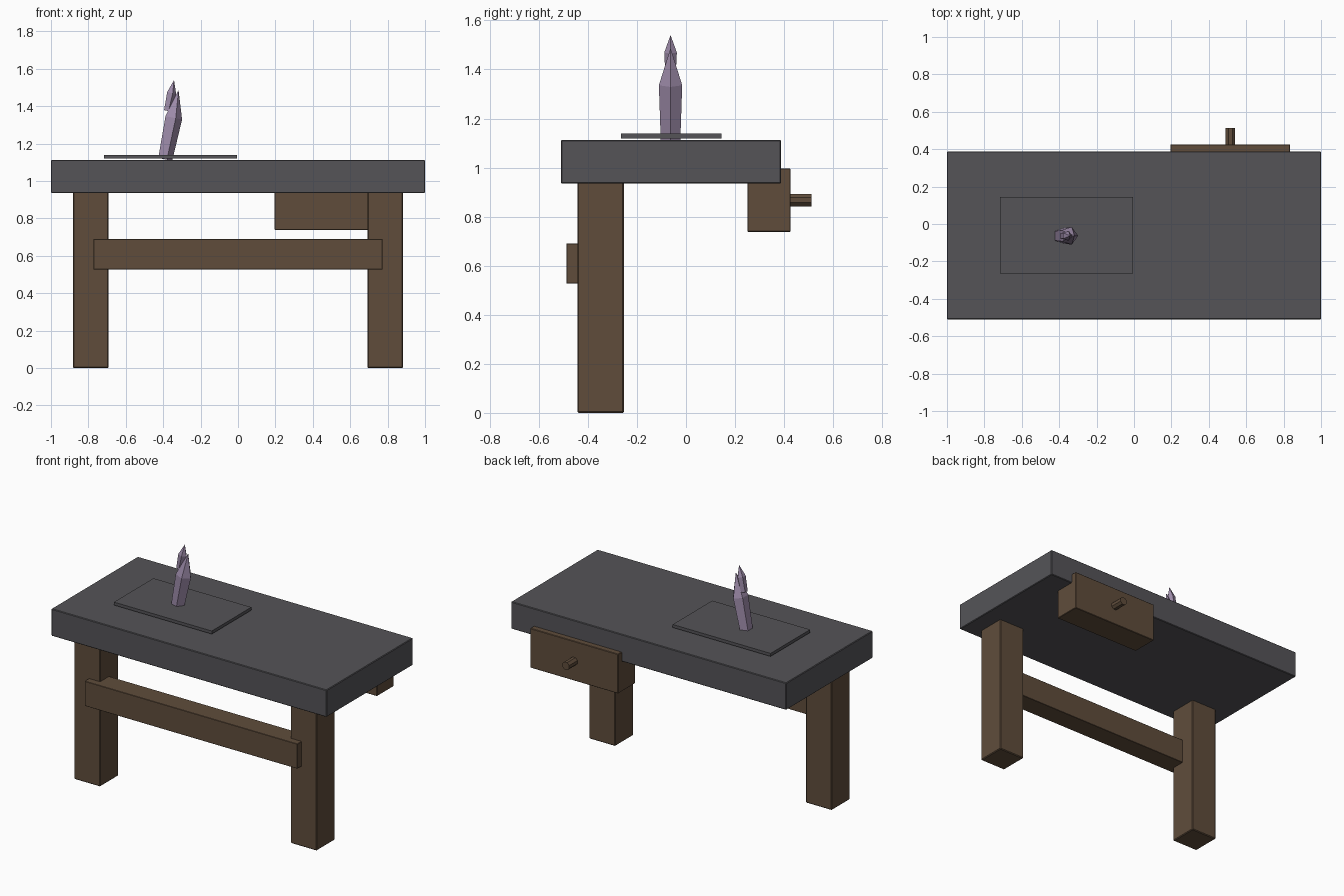
import bpy, bmesh, math
from mathutils import Matrix, Vector

if "Cube" in bpy.data.objects:
    bpy.data.objects.remove(bpy.data.objects["Cube"])


def material(name, color):
    m = bpy.data.materials.new(name)
    m.diffuse_color = (*color, 1)
    m.use_nodes = True
    m.node_tree.nodes["Principled BSDF"].inputs["Base Color"].default_value = m.diffuse_color
    return m


STONE = material("dark_grey_stone", (0.090, 0.088, 0.097))
WOOD = material("brown_wood", (0.115, 0.073, 0.044))
CRYSTAL = material("pale_purple_crystal", (0.34, 0.26, 0.40))


def finish(name, bm, mat):
    bmesh.ops.recalc_face_normals(bm, faces=bm.faces)
    mesh = bpy.data.meshes.new(name)
    bm.to_mesh(mesh)
    bm.free()
    mesh.materials.append(mat)
    ob = bpy.data.objects.new(name, mesh)
    bpy.context.collection.objects.link(ob)
    return ob


def box(name, lo, hi, mat, bevel=0.0):
    lo, hi = Vector(lo), Vector(hi)
    bm = bmesh.new()
    bmesh.ops.create_cube(bm, size=1)
    bmesh.ops.scale(bm, vec=hi - lo, verts=bm.verts)
    bmesh.ops.translate(bm, vec=(lo + hi) / 2, verts=bm.verts)
    ob = finish(name, bm, mat)
    if bevel:
        mod = ob.modifiers.new("worn_edges", 'BEVEL')
        mod.width = bevel
        mod.segments = 1
    return ob


def crystal(name, base, tip, r_base, r_wide, wide_at):
    """Five-sided shard that widens, then closes to a point."""
    base, tip = Vector(base), Vector(tip)
    axis = tip - base
    turn = Matrix.Rotation(math.atan2(axis.x, axis.z), 3, 'Y')
    bm = bmesh.new()
    rings = []
    for r, t in ((r_base, 0), (r_wide, wide_at)):
        rings.append([bm.verts.new(base + turn @ Vector(
            (r * math.cos(a), r * math.sin(a), axis.length * t)))
            for a in (i * math.tau / 5 for i in range(5))])
    point = bm.verts.new(tip)
    low, high = rings
    bm.faces.new(low)
    for i in range(5):
        j = (i + 1) % 5
        bm.faces.new((low[i], low[j], high[j], high[i]))
        bm.faces.new((high[i], high[j], point))
    return finish(name, bm, CRYSTAL)


# Table: slab, two front legs and the rail joining them
box("table_top", (-1, -0.51, 0.935), (1, 0.388, 1.113), STONE, 0.004)
for side, x in (("left", -0.787), ("right", 0.787)):
    box(side + "_leg", (x - 0.095, -0.443, 0), (x + 0.095, -0.253, 0.95), WOOD, 0.005)
box("front_rail", (-0.773, -0.488, 0.527), (0.773, -0.35, 0.69), WOOD, 0.002)

# Drawer set into the back edge, with its knob
box("drawer", (0.195, 0.25, 0.738), (0.835, 0.426, 0.997), WOOD, 0.003)
bm = bmesh.new()
bmesh.ops.create_cone(bm, cap_ends=True, segments=8, radius1=0.027, radius2=0.027, depth=0.11,
                      matrix=Matrix.Translation((0.515, 0.457, 0.867))
                      @ Matrix.Rotation(math.pi / 2, 4, 'X')
                      @ Matrix.Rotation(math.pi / 8, 4, 'Z'))
finish("drawer_knob", bm, WOOD)

# Thin plate and the crystals standing on it
box("plate", (-0.716, -0.265, 1.119), (-0.005, 0.145, 1.139), STONE)
crystal("large_crystal", (-0.393, -0.063, 1.116), (-0.318, -0.063, 1.487), 0.042, 0.05, 0.6)
crystal("small_crystal", (-0.378, -0.063, 1.375), (-0.342, -0.063, 1.54), 0.022, 0.027, 0.58)
